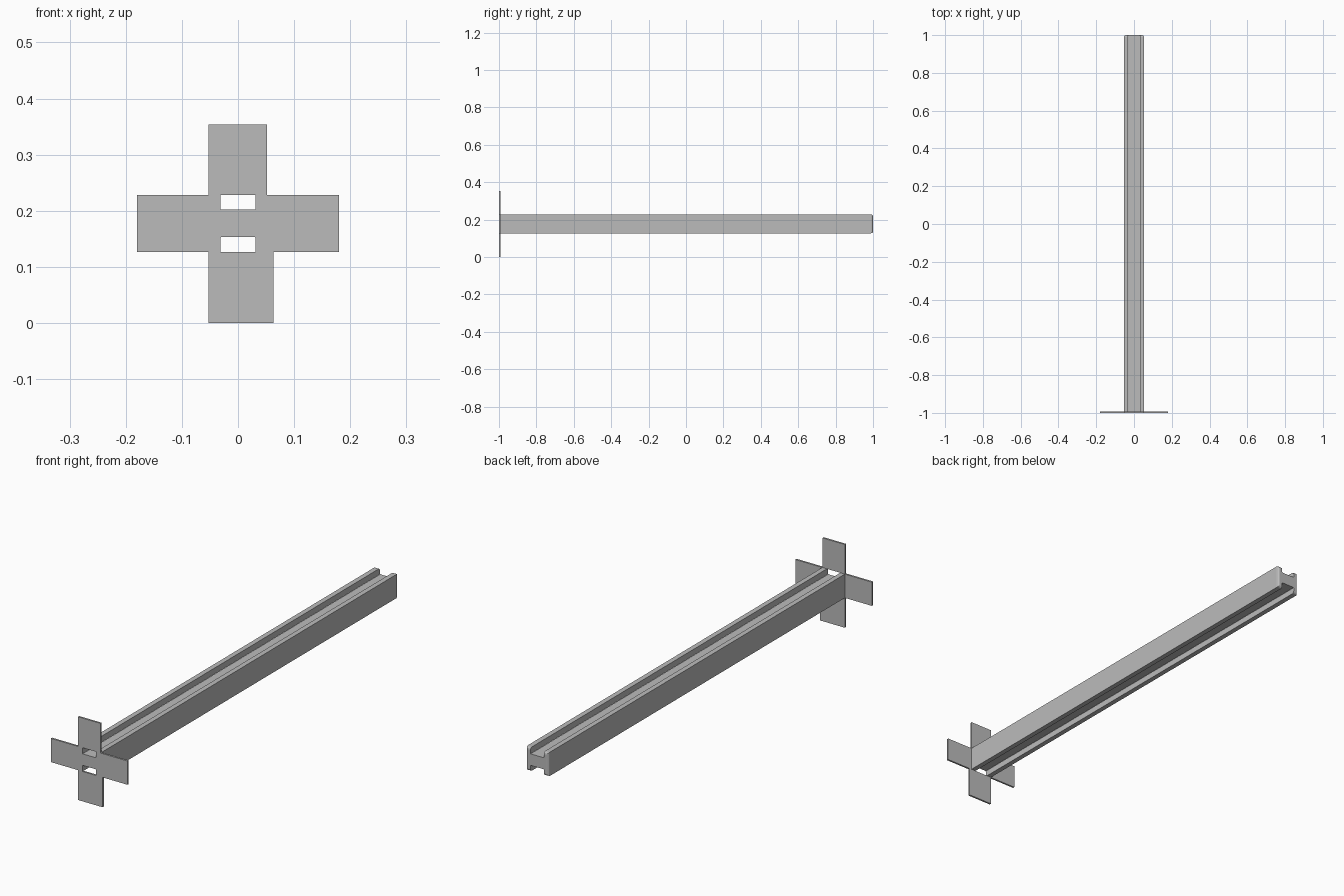
import bpy
import bmesh

cube = bpy.data.objects.get("Cube")
if cube:
    bpy.data.objects.remove(cube, do_unlink=True)

GREY = (0.5, 0.5, 0.5, 1)
grey = bpy.data.materials.new("plain grey")
grey.use_nodes = True
grey.diffuse_color = GREY
grey.node_tree.nodes["Principled BSDF"].inputs["Base Color"].default_value = GREY

FRONT, BACK = -1.0, 1.0
OUT, IN = 0.053, 0.0315           # outer and inner faces of the flanges
BOTTOM, TOP = 0.127, 0.228        # beam height
WEB_LOW, WEB_HIGH = 0.153, 0.202  # web between the flanges
THICK = 0.008                     # tab thickness


def extrude_profile(points, y0, y1):
    """Extrude an x-z outline from y0 to y1."""
    bm = bmesh.new()
    face = bm.faces.new([bm.verts.new((x, y0, z)) for x, z in points])
    result = bmesh.ops.extrude_face_region(bm, geom=[face], use_keep_orig=True)
    verts = [v for v in result["geom"] if isinstance(v, bmesh.types.BMVert)]
    bmesh.ops.translate(bm, verts=verts, vec=(0, y1 - y0, 0))
    bmesh.ops.recalc_face_normals(bm, faces=bm.faces)
    return bm


def finish(bm, name):
    bmesh.ops.recalc_face_normals(bm, faces=bm.faces)
    mesh = bpy.data.meshes.new(name)
    bm.to_mesh(mesh)
    bm.free()
    mesh.materials.append(grey)
    obj = bpy.data.objects.new(name, mesh)
    bpy.context.collection.objects.link(obj)
    return obj


# H-shaped beam
right_half = [(IN, BOTTOM), (OUT, BOTTOM), (OUT, TOP), (IN, TOP), (IN, WEB_HIGH)]
left_half = [(-IN, WEB_HIGH), (-IN, TOP), (-OUT, TOP), (-OUT, BOTTOM), (-IN, BOTTOM)]
outline = right_half + left_half + [(-IN, WEB_LOW), (IN, WEB_LOW)]
beam = extrude_profile(outline, FRONT, BACK)


def is_far_tip(edge):
    return all(v.co.y > BACK - 0.001 and
               (v.co.z < BOTTOM + 0.001 or v.co.z > TOP - 0.001) for v in edge.verts)


def is_web_corner(edge):
    a, b = (v.co for v in edge.verts)
    return abs(a.y - b.y) > 1 and WEB_LOW - 0.001 < a.z < WEB_HIGH + 0.001


# Rounded flange tips at the far end and small fillets beside the web
for test, size in ((is_far_tip, 0.01), (is_web_corner, 0.002)):
    bmesh.ops.bevel(beam, geom=[e for e in beam.edges if test(e)], offset=size,
                    segments=3, profile=0.5, affect='EDGES')
finish(beam, "beam")

# Four flat tabs forming a cross around the front end
tabs = {
    "upper_tab": (-OUT, 0.052, TOP, 0.354),
    "lower_tab": (-OUT, 0.063, 0.0, BOTTOM),
    "left_tab": (OUT, 0.18, BOTTOM, TOP),
    "right_tab": (-0.18, -OUT, BOTTOM, TOP),
}
for name, (x0, x1, z0, z1) in tabs.items():
    corners = [(x0, z0), (x1, z0), (x1, z1), (x0, z1)]
    finish(extrude_profile(corners, FRONT, FRONT + THICK), name)
